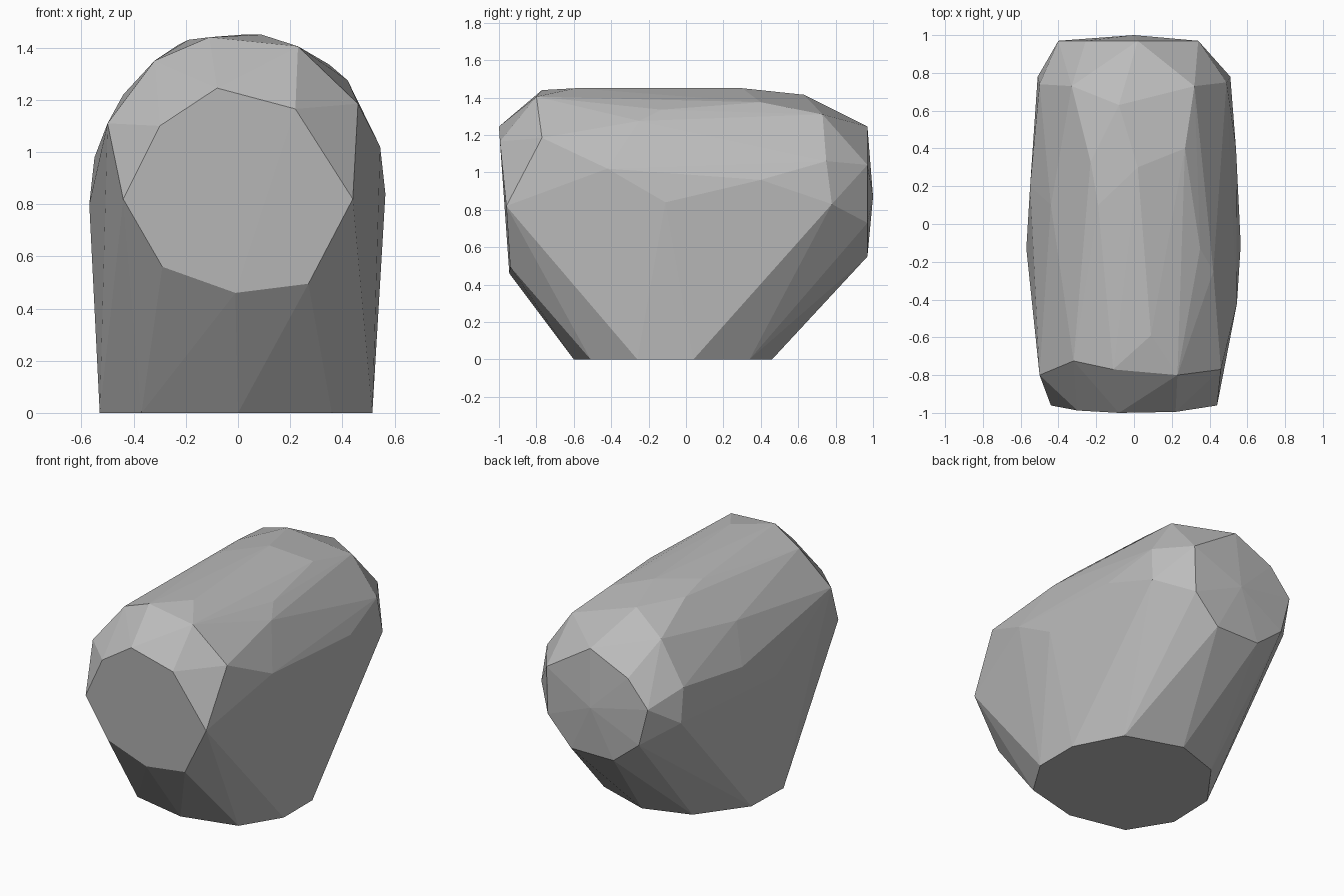
import bpy
import bmesh
import math

# Remove the default cube only
default_cube = bpy.data.objects.get("Cube")
if default_cube:
    bpy.data.objects.remove(default_cube, do_unlink=True)


def make_material(name, colour):
    material = bpy.data.materials.new(name)
    material.use_nodes = True
    material.diffuse_color = colour
    shader = material.node_tree.nodes["Principled BSDF"]
    shader.inputs["Base Color"].default_value = colour
    shader.inputs["Roughness"].default_value = 0.8
    return material


def front_plane(x, z):
    """The front facet leans slightly forward toward its upper edge."""
    return (x, max(-1.0, -0.895 - 0.08 * z - 0.03 * (0.44 - abs(x))), z)


def back_plane(x, z):
    return (x, 0.97, z)


def ground_plane(x, y):
    return (x, y, 0.0)


# Facet outlines: front cap and back cap as (x, z), base as (x, y)
front_outline = [(-.44, .82), (-.30, 1.1), (-.08, 1.245), (.22, 1.165),
                 (.44, .82), (.27, .495), (-.01, .46), (-.29, .56)]
back_outline = [(.34, 1.04), (.02, 1.245), (-.255, 1.12), (-.4, .95),
                (-.335, .7), (-.15, .55), (.16, .55), (.33, .73)]
base_outline = [(.36, .34), (0, .46), (-.3, .36), (-.52, .06), (-.53, -.26),
                (-.37, -.52), (0, -.6), (.36, -.51), (.515, -.26), (.515, .04)]

# Chipped shoulders around each end
front_shoulder = [(-.5, -.8, 1.11), (-.32, -.725, 1.35), (-.11, -.77, 1.44),
                  (.23, -.8, 1.405), (.46, -.77, 1.185)]
back_shoulder = [(-.51, .78, .82), (-.5, .74, 1.04), (-.33, .73, 1.31),
                 (-.08, .63, 1.415), (.32, .73, 1.31), (.49, .75, 1.06),
                 (.51, .78, .83), (0, 1, .87)]

# Widest points of the two flanks
flanks = [(-.57, -.13, .8), (-.55, .2, .98), (-.53, -.52, .95),
          (.565, -.11, .84), (.545, -.42, 1.02), (.54, .4, .96)]

# Rounded crown
crown = [(.09, -.59, 1.45), (.02, .3, 1.45), (-.19, .1, 1.43),
         (-.23, .33, 1.41), (.27, .4, 1.375), (.35, -.13, 1.335),
         (.42, -.25, 1.275), (-.44, .1, 1.22)]

points = [front_plane(*p) for p in front_outline]
points += [back_plane(*p) for p in back_outline]
points += [ground_plane(*p) for p in base_outline]
points += front_shoulder + back_shoulder + flanks + crown

# Wrap the outlines in one faceted stone body
bm = bmesh.new()
for point in points:
    bm.verts.new(point)
hull = bmesh.ops.convex_hull(bm, input=bm.verts[:])
unused = {g for g in hull["geom_interior"] if isinstance(g, bmesh.types.BMVert)}
bmesh.ops.delete(bm, geom=list(unused), context="VERTS")

# Merge triangles that lie in the same flat facet
bmesh.ops.dissolve_limit(bm, angle_limit=math.radians(1.5),
                         verts=bm.verts[:], edges=bm.edges[:])
bmesh.ops.recalc_face_normals(bm, faces=bm.faces[:])

mesh = bpy.data.meshes.new("stone_body")
bm.to_mesh(mesh)
bm.free()
mesh.materials.append(make_material("stone_grey", (0.5, 0.5, 0.5, 1.0)))
stone = bpy.data.objects.new("stone_body", mesh)
bpy.context.collection.objects.link(stone)
